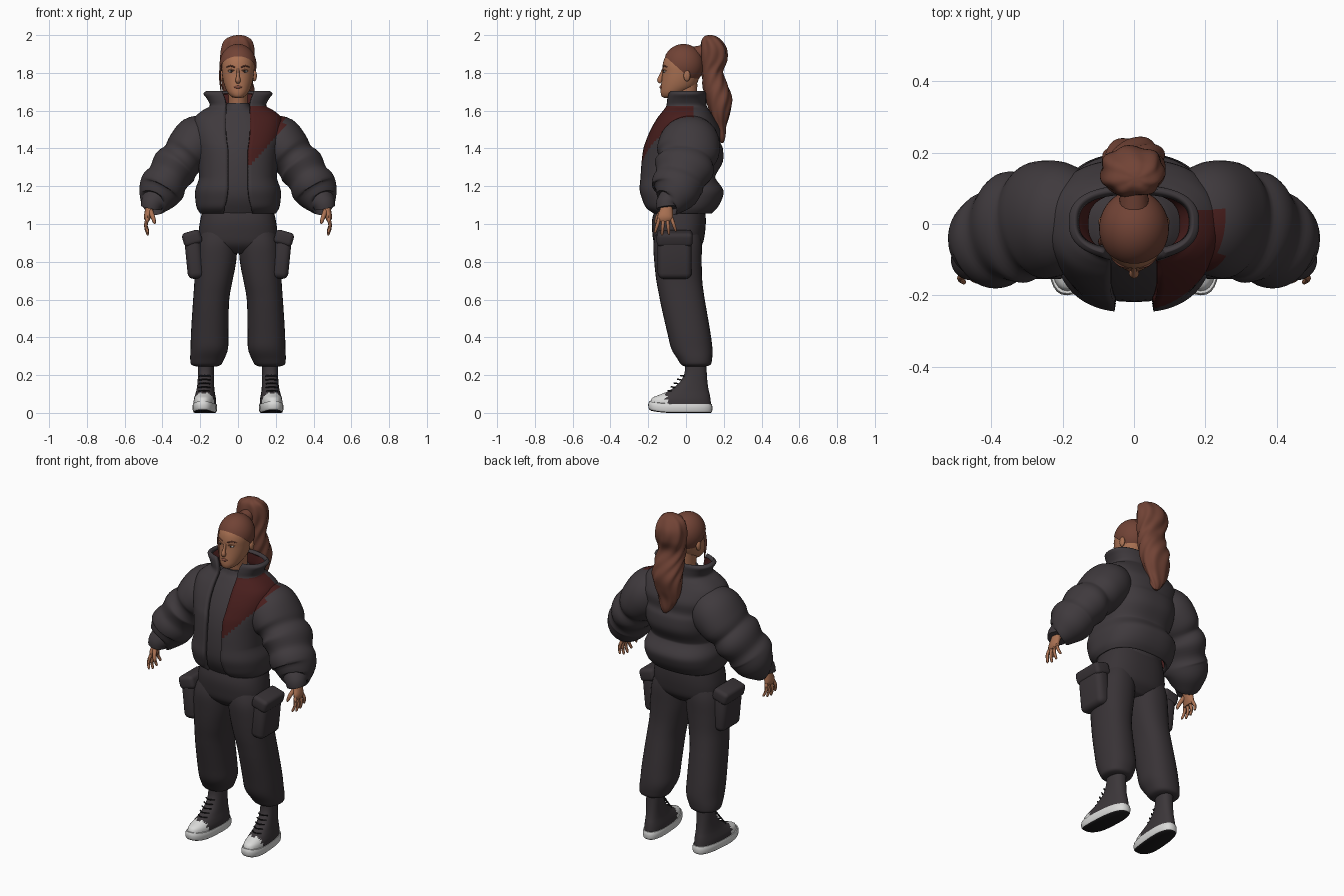
import bpy, bmesh, math
from mathutils import Vector, Matrix


def material(name, r, g, b):
    m = bpy.data.materials.new(name)
    m.diffuse_color = (r, g, b, 1)
    return m


JACKET = material("charcoal jacket", .050, .042, .047)
PANTS = material("charcoal trousers", .040, .033, .037)
RED = material("dark red", .065, .013, .012)
SKIN = material("skin", .40, .165, .085)
LIPS = material("lips", .26, .085, .055)
HAIR = material("auburn hair", .165, .056, .036)
WHITE = material("off white", .70, .70, .69)
SHOE = material("shoe canvas", .045, .038, .042)
BLACK = material("black", .012, .011, .012)


def finish(name, bm, mats, rule=None, mirror=False, recalc=True):
    """Turn a bmesh into a smooth object; rule(face centre, normal) gives the material index."""
    if recalc:
        bmesh.ops.recalc_face_normals(bm, faces=bm.faces)
    bm.normal_update()
    for f in bm.faces:
        f.smooth = True
        if rule:
            f.material_index = int(rule(f.calc_center_median(), f.normal))
    me = bpy.data.meshes.new(name)
    bm.to_mesh(me)
    bm.free()
    me.set_sharp_from_angle(angle=math.radians(45))
    for m in mats:
        me.materials.append(m)
    ob = bpy.data.objects.new(name, me)
    bpy.context.collection.objects.link(ob)
    if mirror:
        ob.modifiers.new("mirror", 'MIRROR').use_mirror_merge = False
    return ob


def spline(rows, k):
    """Catmull-Rom interpolation of rows of numbers, k steps per span."""
    out = []
    for i in range(len(rows) - 1):
        a, b, c, d = rows[max(i - 1, 0)], rows[i], rows[i + 1], rows[min(i + 2, len(rows) - 1)]
        for j in range(k):
            t = j / k
            out.append([q + .5 * t * (r - p + t * (2 * p - 5 * q + 4 * r - s + t * (3 * (q - r) + s - p)))
                        for p, q, r, s in zip(a, b, c, d)])
    return out + [list(rows[-1])]


def bridge(rings, closed=True):
    bm = bmesh.new()
    vs = [[bm.verts.new(p) for p in r] for r in rings]
    n = len(vs[0])
    for a, b in zip(vs, vs[1:]):
        for j in range(n if closed else n - 1):
            bm.faces.new((a[j], a[(j + 1) % n], b[(j + 1) % n], b[j]))
    if closed:
        bm.faces.new(vs[0][::-1])
        bm.faces.new(vs[-1])
    return bm


def spow(v, e):
    return math.copysign(abs(v) ** e, v)


def loft(name, rows, mats, n=32, e=.9, k=4, flute=None, warp=None, **kw):
    """Stack of level rings; row = z, centre x, front y, back y, half width [, front gap]."""
    rings = []
    gapped = len(rows[0]) > 5
    for r in spline(rows, k):
        z, cx, f, b, rx = r[:5]
        a0 = math.asin((r[5] / rx) ** (1 / e)) if gapped else 0
        ring = []
        for j in range(n):
            t = a0 + (2 * math.pi - 2 * a0) * j / (n - 1 if gapped else n)
            s = flute(t, z) if flute else 1
            p = Vector((cx + s * rx * spow(math.sin(t), e),
                        (f + b) / 2 - s * (b - f) / 2 * spow(math.cos(t), e), z))
            ring.append(warp(p) if warp else p)
        rings.append(ring)
    return finish(name, bridge(rings, not gapped), mats, recalc=not gapped, **kw)


def tube(name, rows, mats, n=12, k=3, **kw):
    """Tube along a path; row = x, y, z, radius across, radius along y."""
    rows = spline(rows, k)
    rings = []
    for i, r in enumerate(rows):
        t = (Vector(rows[min(i + 1, len(rows) - 1)][:3]) - Vector(rows[max(i - 1, 0)][:3])).normalized()
        v = (Vector((0, 1, 0)) - t * t.y).normalized()
        u = v.cross(t)
        rings.append([Vector(r[:3]) + u * r[3] * math.cos(a) + v * r[4] * math.sin(a)
                      for a in (2 * math.pi * j / n for j in range(n))])
    return finish(name, bridge(rings), mats, **kw)


def ball(name, c, r, mats, cut=None, seg=24, **kw):
    bm = bmesh.new()
    bmesh.ops.create_uvsphere(bm, u_segments=seg, v_segments=seg // 2 + 4, radius=1,
                              matrix=Matrix.Translation(c) @ Matrix.Diagonal((*r, 1)))
    if cut:
        bmesh.ops.bisect_plane(bm, geom=bm.verts[:] + bm.edges[:] + bm.faces[:],
                               plane_co=cut[0], plane_no=cut[1], clear_inner=True)
    return finish(name, bm, mats, **kw)


def block(name, c, size, tilt, mats, bevel):
    bm = bmesh.new()
    bmesh.ops.create_cube(bm, size=1, matrix=Matrix.Translation(c) @ Matrix.Rotation(tilt, 4, 'Y')
                          @ Matrix.Diagonal((*size, 1)))
    bmesh.ops.bevel(bm, geom=bm.edges[:], offset=bevel, segments=4, profile=.5, affect='EDGES')
    return finish(name, bm, mats, mirror=True)


# Open puffer jacket with flared collar, red chest panel and red lining
def red_panel(c, n):
    return c.x > .055 and c.y < .04 and c.x < .245 and 1.30 + (c.x - .05) * 1.08 < c.z < 1.625


jacket = loft("puffer_jacket", [
    (1.055, 0, -.175, .135, .200, .075), (1.085, 0, -.215, .165, .218, .07), (1.13, 0, -.235, .190, .226, .06),
    (1.18, 0, -.248, .198, .226, .055), (1.235, 0, -.245, .160, .208, .055), (1.26, 0, -.243, .158, .206, .055),
    (1.33, 0, -.238, .195, .213, .055), (1.40, 0, -.228, .195, .222, .055), (1.44, 0, -.215, .180, .230, .06),
    (1.50, 0, -.190, .180, .240, .065), (1.56, 0, -.155, .150, .232, .065), (1.60, 0, -.125, .125, .190, .065),
    (1.625, 0, -.110, .110, .150, .065), (1.66, 0, -.105, .108, .163, .07), (1.69, 0, -.098, .108, .183, .08),
    (1.705, 0, -.088, .100, .165, .085)],
    [JACKET, RED, RED], n=72, e=.8, k=4, rule=red_panel)
sol = jacket.modifiers.new("padding", 'SOLIDIFY')
sol.thickness, sol.offset, sol.material_offset = .022, -1, 1

# Shirt under the jacket
loft("shirt", [(1.05, 0, -.165, .10, .165), (1.15, 0, -.215, .13, .18), (1.30, 0, -.215, .13, .17),
               (1.42, 0, -.19, .14, .18), (1.52, 0, -.145, .12, .17), (1.59, 0, -.10, .09, .11),
               (1.615, 0, -.08, .075, .07), (1.64, 0, -.07, .068, .058)], [JACKET], e=.85)

# Quilted sleeves
for side, s in (("left", 1), ("right", -1)):
    rows = [(.13, .02, 1.50, .09, .11), (.20, .02, 1.45, .135, .155), (.265, .01, 1.38, .128, .165),
            (.30, .0, 1.34, .113, .143), (.335, -.01, 1.30, .124, .160), (.37, -.03, 1.245, .111, .135),
            (.395, -.045, 1.205, .122, .138), (.418, -.055, 1.165, .114, .122), (.445, -.085, 1.118, .082, .085),
            (.455, -.10, 1.105, .060, .060), (.46, -.10, 1.085, .055, .056)]
    tube(side + "_sleeve", [(s * r[0],) + r[1:] for r in rows], [JACKET, RED], n=40, k=4, rule=red_panel)

# Hands
tube("palm", [(.46, -.10, 1.11, .025, .028), (.473, -.105, 1.065, .021, .036), (.48, -.11, 1.035, .018, .041),
              (.48, -.11, 1.015, .011, .034)], [SKIN], n=16, mirror=True)
for i, length in enumerate((.066, .078, .074, .058)):
    y = -.142 + i * .022
    fan = (i - 1.5) * .007
    tube("finger", [(.479, y, 1.03, .010, .010), (.488, y + fan, 1.03 - length * .55, .009, .009),
                    (.478, y + 2 * fan, 1.025 - length, .007, .007),
                    (.475, y + 2 * fan, 1.02 - length, .003, .003)], [SKIN], n=8, mirror=True)
tube("thumb", [(.466, -.12, 1.075, .014, .014), (.452, -.148, 1.04, .012, .012), (.443, -.158, 1.012, .009, .009),
               (.441, -.16, 1.0, .003, .003)], [SKIN], n=8, mirror=True)

# Cargo trousers
loft("trouser_hips", [(.845, 0, -.12, .04, .10), (.89, 0, -.165, .085, .195), (.95, 0, -.178, .10, .208),
                      (1.02, 0, -.18, .105, .200), (1.09, 0, -.16, .10, .183)], [PANTS], e=.82)
loft("trouser_leg", [(.245, .165, 0, .10, .05), (.255, .168, -.025, .130, .078), (.285, .163, -.045, .138, .090),
                     (.34, .152, -.078, .140, .099), (.42, .15, -.098, .130, .099), (.55, .145, -.128, .108, .096),
                     (.62, .14, -.142, .096, .096), (.70, .13, -.157, .086, .101), (.80, .12, -.168, .083, .110),
                     (.90, .112, -.172, .083, .108), (.98, .10, -.15, .07, .09)], [PANTS], e=.88, mirror=True)
block("cargo_pocket", (.232, -.06, .82), (.085, .18, .22), .10, [PANTS], .032)
block("pocket_flap", (.243, -.06, .925), (.10, .19, .075), .28, [PANTS], .022)


# High-top shoes, toes turned slightly out
def toe_out(p):
    lift = .015 * max(0, (-.08 - p.y) / .12) ** 2
    return Vector((p.x + (.05 - p.y) * .07, p.y, p.z + lift * (p.z < .12)))


loft("shoe_sole", [(0, .17, -.185, .13, .052), (.008, .17, -.197, .138, .060), (.03, .17, -.200, .140, .063),
                   (.048, .17, -.195, .136, .060)], [WHITE, BLACK], e=.78, warp=toe_out, mirror=True,
     rule=lambda c, n: n.z < -.6)
loft("shoe_upper", [(.04, .17, -.190, .133, .058), (.07, .17, -.178, .130, .057), (.095, .17, -.135, .126, .052),
                    (.12, .17, -.085, .120, .047), (.16, .17, -.035, .114, .043), (.21, .17, -.008, .110, .042),
                    (.27, .17, -.005, .108, .042)], [SHOE, WHITE], e=.85, warp=toe_out, mirror=True,
     rule=lambda c, n: c.y < -.105 and c.z < .105)
for i in range(5):
    z, y = .115 + i * .02, -.092 + i * .0165
    x = .17 + (.05 - y) * .07
    tube("shoelace", [(x - .03, y + .016, z, .004, .004), (x, y - .003, z + .003, .004, .004),
                      (x + .03, y + .016, z, .004, .004)], [BLACK], n=6, mirror=True)

# Neck and head
loft("neck", [(1.58, 0, -.055, .065, .055), (1.64, 0, -.062, .058, .050), (1.74, 0, -.08, .06, .055)], [SKIN], e=1)
loft("head", [(1.668, 0, -.115, -.06, .018), (1.675, 0, -.128, -.03, .036), (1.695, 0, -.134, .0, .054),
              (1.725, 0, -.133, .045, .069), (1.76, 0, -.129, .065, .079), (1.80, 0, -.125, .075, .085),
              (1.84, 0, -.124, .078, .087), (1.88, 0, -.112, .072, .080), (1.92, 0, -.08, .05, .058),
              (1.935, 0, -.04, .02, .025)], [SKIN], e=.97)
tube("nose", [(0, -.118, 1.822, .007, .008), (0, -.132, 1.785, .008, .010), (0, -.139, 1.762, .014, .014),
              (0, -.132, 1.748, .010, .008)], [SKIN])
ball("ear", (.088, .005, 1.785), (.012, .018, .030), [SKIN], seg=12, mirror=True)
ball("eye_white", (.035, -.110, 1.808), (.015, .010, .0065), [WHITE], seg=12, mirror=True)
ball("iris", (.035, -.118, 1.808), (.006, .004, .006), [BLACK], seg=10, mirror=True)
tube("eyelid", [(.018, -.120, 1.811, .003, .003), (.035, -.119, 1.817, .003, .004), (.053, -.105, 1.811, .003, .003)],
     [SKIN], n=8, mirror=True)
tube("eyebrow", [(.015, -.122, 1.829, .003, .004), (.04, -.115, 1.837, .004, .004), (.06, -.096, 1.830, .002, .004)],
     [HAIR], n=8, mirror=True)
tube("mouth", [(-.024, -.124, 1.724, .002, .003), (0, -.134, 1.725, .008, .006), (.024, -.124, 1.724, .002, .003)],
     [LIPS], n=10)

# Pulled-back hair, tie and wavy ponytail
ball("hair_cap", (0, -.013, 1.842), (.098, .108, .111), [HAIR], cut=((0, 0, 1.79), (0, .66, .75)), seg=40)
tube("loose_strand", [(-.088, -.045, 1.85, .006, .014), (-.096, -.05, 1.79, .005, .010),
                      (-.092, -.05, 1.73, .004, .007), (-.09, -.045, 1.69, .001, .002)], [HAIR], n=8)
bm = bmesh.new()
bmesh.ops.create_cone(bm, segments=20, radius1=.042, radius2=.038, depth=.05, cap_ends=True,
                      matrix=Matrix.Translation((0, .075, 1.905)) @ Matrix.Rotation(math.radians(-75), 4, 'X'))
finish("hair_tie", bm, [HAIR])
loft("ponytail", [(1.43, .005, .185, .198, .012), (1.46, .0, .165, .208, .035), (1.52, -.01, .148, .215, .062),
                  (1.58, -.005, .13, .232, .080), (1.65, .0, .108, .245, .088), (1.72, .0, .09, .228, .085),
                  (1.80, -.005, .082, .198, .083), (1.87, -.005, .078, .218, .090), (1.93, -.003, .076, .215, .088),
                  (1.975, .0, .082, .185, .070), (1.995, .005, .10, .155, .035), (2.0, .005, .12, .135, .01)],
     [HAIR], n=56, k=5, flute=lambda t, z: 1 + .05 * math.sin(7 * t + 9 * math.sin(z * 9)) - .02)
